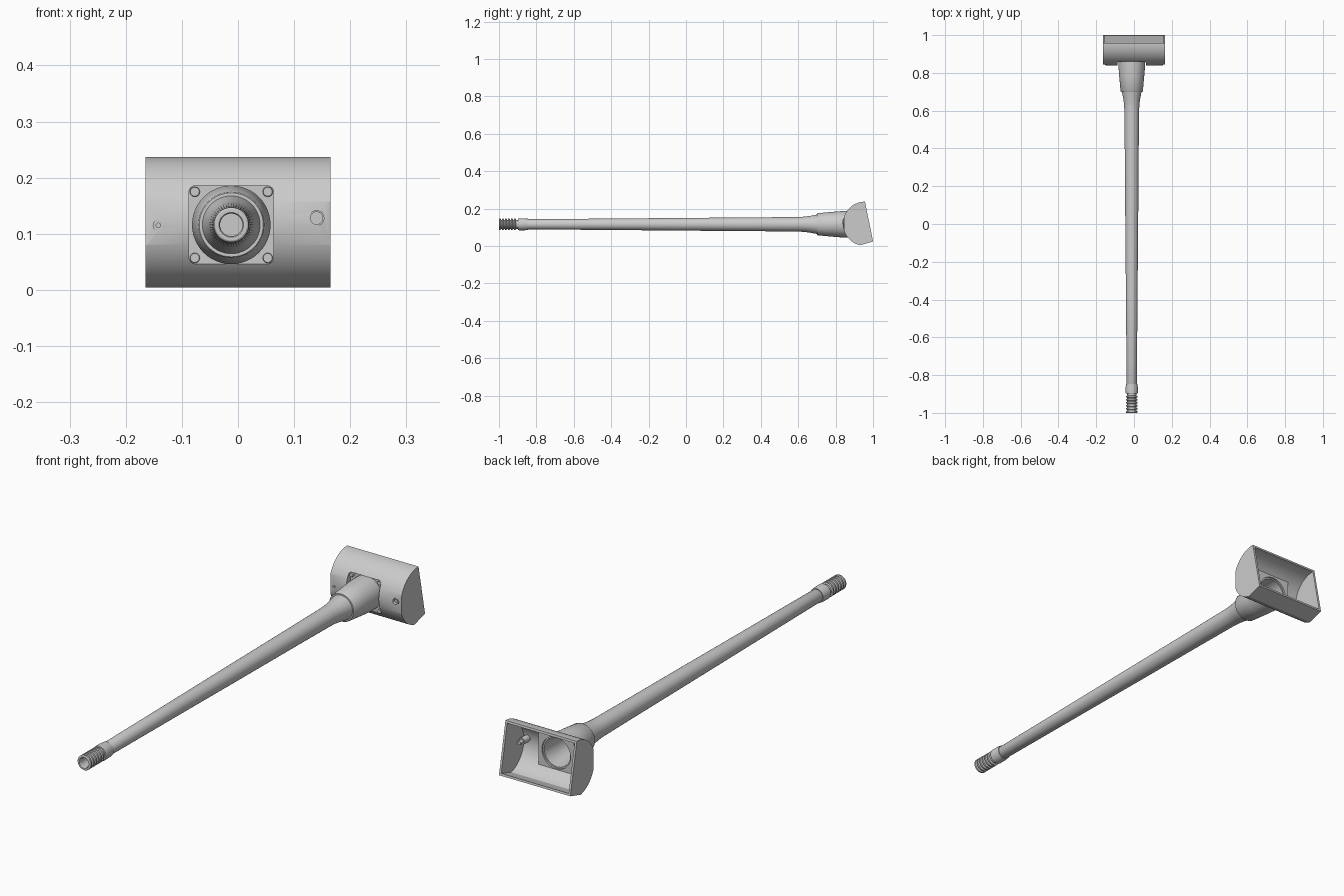
import bpy, bmesh, math
from mathutils import Matrix

if "Cube" in bpy.data.objects:
    bpy.data.objects.remove(bpy.data.objects["Cube"])

grey = bpy.data.materials.new("satin grey")
grey.diffuse_color = (0.6, 0.6, 0.6, 1)
grey.use_nodes = True
grey.node_tree.nodes["Principled BSDF"].inputs["Base Color"].default_value = grey.diffuse_color
CX, CZ = -0.012, 0.116          # axis of the arm
HY, HZ, R = 0.957, 0.119, 0.118  # centre and radius of the head


def finish(bm, name):
    bmesh.ops.recalc_face_normals(bm, faces=bm.faces)
    me = bpy.data.meshes.new(name)
    bm.to_mesh(me)
    bm.free()
    ob = bpy.data.objects.new(name, me)
    bpy.context.collection.objects.link(ob)
    me.materials.append(grey)
    return ob


def smooth(ob, angle=30):
    bpy.ops.object.select_all(action='DESELECT')
    bpy.context.view_layer.objects.active = ob
    ob.select_set(True)
    bpy.ops.object.shade_smooth_by_angle(angle=math.radians(angle))


def lathe(name, profile, x=CX, z=CZ, n=48):
    """Spin (y, radius) points about a line along y; radius 0 closes the end."""
    bm = bmesh.new()
    rings = []
    for y, r in profile:
        if r == 0:
            rings.append([bm.verts.new((x, y, z))])
        else:
            rings.append([bm.verts.new((x + r * math.cos(a), y, z + r * math.sin(a)))
                          for a in (2 * math.pi * i / n for i in range(n))])
    for a, b in zip(rings, rings[1:]):
        for i in range(n):
            j = (i + 1) % n
            loop = [a[i % len(a)], a[j % len(a)], b[j % len(b)], b[i % len(b)]]
            loop = list(dict.fromkeys(loop))
            if len(loop) > 2:
                bm.faces.new(loop)
    return finish(bm, name)


def prism(name, pts, move):
    """Extrude an outline of 3D points by a vector."""
    bm = bmesh.new()
    f = bm.faces.new([bm.verts.new(p) for p in pts])
    ext = bmesh.ops.extrude_face_region(bm, geom=[f], use_keep_orig=True)
    bmesh.ops.translate(bm, vec=move, verts=[
        v for v in ext['geom'] if isinstance(v, bmesh.types.BMVert)])
    return finish(bm, name)


def box(name, x0, x1, y0, y1, z0, z1, bevel=0):
    bm = bmesh.new()
    m = Matrix.Translation(((x0 + x1) / 2, (y0 + y1) / 2, (z0 + z1) / 2)) @ \
        Matrix.Diagonal((x1 - x0, y1 - y0, z1 - z0, 1))
    bmesh.ops.create_cube(bm, size=1, matrix=m)
    if bevel:
        along = [e for e in bm.edges
                 if abs(e.verts[0].co.y - e.verts[1].co.y) > 1e-4]
        bmesh.ops.bevel(bm, geom=along, offset=bevel, segments=4, profile=0.5,
                        affect='EDGES')
    return finish(bm, name)


def cut(ob, cutter):
    mod = ob.modifiers.new("cut", 'BOOLEAN')
    mod.operation, mod.solver, mod.object = 'DIFFERENCE', 'EXACT', cutter
    bpy.context.view_layer.objects.active = ob
    bpy.ops.object.modifier_apply(modifier=mod.name)
    bpy.data.objects.remove(cutter)


def arc(r, x, a0=90, a1=257, n=40):
    angles = [math.radians(a0 + (a1 - a0) * i / n) for i in range(n + 1)]
    return [(x, HY + r * math.cos(a), HZ + r * math.sin(a)) for a in angles]


# head: thin D-shaped shell, open along the slanted back
T, W = 0.009, 0.165
head = prism("head_shell", arc(R, -W) + [(-W, 1.0, 0.024)], (2 * W, 0, 0))
V = W - T
void = prism("void", [(-V, 1.05, HZ + R - T - 0.002)] + arc(R - T, -V) + [(-V, 1.05, 0.049)],
             (2 * V, 0, 0))
P, Q = 0.0755, 0.070            # half width and half height of the mounting pocket
cut(void, box("pad", CX - P - 0.006, CX + P + 0.006, 0.8, 0.875,
              CZ - Q - 0.006, CZ + Q + 0.006))
cut(head, void)
cut(head, box("pocket", CX - P, CX + P, 0.8, 0.867, CZ - Q, CZ + Q, 0.012))
cut(head, lathe("bore", [(0.8, 0), (0.8, 0.066), (0.9, 0.066), (0.9, 0)]))
# eased front ends and side holes
for s, x, z, r in ((1, 0.140, 0.128, 0.011), (-1, -0.142, 0.115, 0.007)):
    cut(head, prism("ease", [(s * 0.135, 0.838, -0.1), (s * 0.18, 0.850, -0.1),
                             (s * 0.18, 0.800, -0.1), (s * 0.135, 0.800, -0.1)],
                    (0, 0, 0.5)))
    cut(head, lathe("hole", [(0.8, 0), (0.8, r), (0.87, r), (0.87, 0)], x, z, 24))
smooth(head, 25)

# corner screws of the mounting pocket
for sx in (-1, 1):
    for sz in (-1, 1):
        smooth(lathe("corner_screw", [(0.870, 0), (0.870, 0.009), (0.858, 0.009),
                                      (0.857, 0.008), (0.857, 0)],
                     CX + sx * 0.065, CZ + sz * 0.059, 20))

# side fittings: hollow boss on the right, small socket screw on the left
smooth(lathe("right_boss", [(0.850, 0), (0.850, 0.011), (0.838, 0.011), (0.838, 0.014),
                            (0.885, 0.014), (0.885, 0.008), (0.905, 0.008), (0.905, 0)],
             0.140, 0.128, 24))
smooth(lathe("left_screw", [(0.848, 0), (0.848, 0.004), (0.839, 0.004), (0.839, 0.010),
                            (0.870, 0.010), (0.870, 0)], -0.142, 0.115, 24))

# tapered socket between arm and head
smooth(lathe("socket", [(0.72, 0), (0.72, 0.050), (0.70, 0.050), (0.70, 0.057),
                        (0.703, 0.059), (0.78, 0.066), (0.83, 0.070), (0.868, 0.070),
                        (0.868, 0.060), (0.735, 0.052), (0.735, 0)]))

# long arm, flaring towards the socket
smooth(lathe("arm", [(-0.86, 0), (-0.86, 0.025), (-0.855, 0.027), (-0.4, 0.0305), (0.0, 0.034),
                     (0.4, 0.037), (0.60, 0.039), (0.63, 0.0405), (0.66, 0.044),
                     (0.69, 0.050), (0.71, 0.053), (0.71, 0)]))

# collar and ribbed connector with a central bore
smooth(lathe("collar", [(-0.897, 0), (-0.897, 0.030), (-0.894, 0.032), (-0.862, 0.032),
                        (-0.852, 0.030), (-0.846, 0.030), (-0.846, 0)]))
tip = [(-0.90, 0), (-0.90, 0.020), (-0.997, 0.020), (-1.0, 0.022), (-1.0, 0.028)]
for i in range(6):
    y = -0.998 + i * 0.016
    tip += [(y, 0.031), (y + 0.007, 0.031), (y + 0.009, 0.024), (y + 0.014, 0.024)]
tip += [(-0.89, 0.024), (-0.89, 0)]
smooth(lathe("ribbed_connector", tip))
